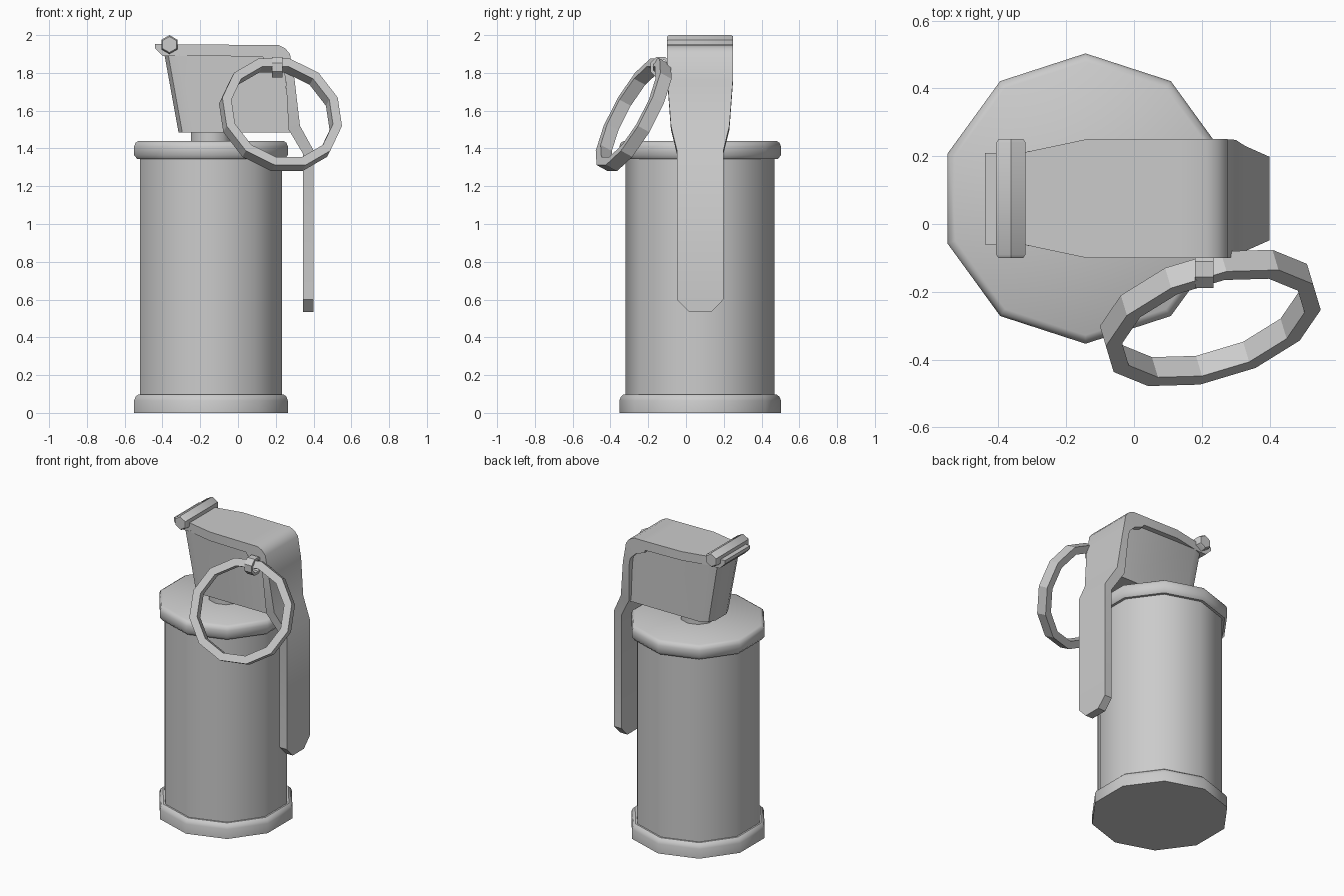
import bpy, bmesh, math
from mathutils import Vector, Matrix

if "Cube" in bpy.data.objects:
    bpy.data.objects.remove(bpy.data.objects["Cube"])

CX, CY = -0.143, 0.075   # axis of the can


def finish(name, bm, angle=40):
    bmesh.ops.recalc_face_normals(bm, faces=bm.faces)
    me = bpy.data.meshes.new(name)
    bm.to_mesh(me)
    bm.free()
    ob = bpy.data.objects.new(name, me)
    bpy.context.collection.objects.link(ob)
    bpy.ops.object.select_all(action='DESELECT')
    ob.select_set(True)
    bpy.context.view_layer.objects.active = ob
    bpy.ops.object.shade_smooth_by_angle(angle=math.radians(angle))
    return ob


def loft(name, rings, closed=False, angle=40):
    """Skin a list of equal-length point loops; cap the ends unless closed."""
    bm = bmesh.new()
    loops = [[bm.verts.new(p) for p in r] for r in rings]
    pairs = list(zip(loops, loops[1:]))
    if closed:
        pairs.append((loops[-1], loops[0]))
    else:
        bm.faces.new(loops[0])
        bm.faces.new(loops[-1])
    n = len(loops[0])
    for a, b in pairs:
        for i in range(n):
            j = (i + 1) % n
            bm.faces.new((a[i], a[j], b[j], b[i]))
    return finish(name, bm, angle)


def lathe(name, profile, sides, mat):
    rings = []
    for r, z in profile:
        ang = [math.pi / 2 + i * math.tau / sides for i in range(sides)]
        rings.append([mat @ Vector((r * math.cos(a), r * math.sin(a), z)) for a in ang])
    return loft(name, rings)


def band(name, mat, r_out, r_in, width, sides, phase=0.0):
    """Flat-sided ring around the local z axis."""
    rings = []
    h = width / 2
    for i in range(sides):
        a = phase + i * math.tau / sides
        d = Vector((math.cos(a), math.sin(a), 0))
        rings.append([mat @ (d * r + Vector((0, 0, z)))
                      for r, z in ((r_out, -h), (r_out, h), (r_in, h), (r_in, -h))])
    return loft(name, rings, closed=True, angle=20)


# Can with rolled rims, and the neck above it
axis = Matrix.Translation((CX, CY, 0))
lathe("can_body", [(0.428, 0), (0.428, 0.065), (0.42, 0.085), (0.405, 0.098),
                   (0.394, 0.098), (0.394, 1.345), (0.412, 1.345), (0.428, 1.365),
                   (0.428, 1.41), (0.42, 1.43), (0.403, 1.44)], 10, axis)
lathe("neck", [(0.11, 1.43), (0.11, 1.50)], 10, axis)

# Fuze head: tapered block with rounded rear corners
head = []
for z, xb, xf, w in ((1.485, -0.315, 0.275, 0.13), (1.90, -0.39, 0.24, 0.14)):
    half = [(xf, w), (xb + 0.08, w), (xb + 0.02, w - 0.025), (xb, w - 0.075)]
    pts = half + [(x, -y) for x, y in reversed(half)]
    head.append([(x, CY + y, z) for x, y in pts])
loft("fuze_head", head)

# Safety lever: (outer x, z), (inner x, z), half width
stations = [
    ((-0.44, 1.953), (-0.44, 1.93), 0.135),
    ((-0.40, 1.952), (-0.40, 1.89), 0.135),
    ((-0.32, 1.95), (-0.32, 1.89), 0.137),
    ((-0.14, 1.95), (-0.14, 1.89), 0.175),
    ((0.13, 1.947), (0.13, 1.885), 0.175),
    ((0.215, 1.947), (0.14, 1.865), 0.175),
    ((0.25, 1.93), (0.20, 1.845), 0.175),
    ((0.275, 1.90), (0.245, 1.80), 0.175),
    ((0.30, 1.76), (0.255, 1.74), 0.173),
    ((0.328, 1.52), (0.268, 1.50), 0.155),
    ((0.40, 1.39), (0.345, 1.37), 0.123),
    ((0.40, 0.60), (0.345, 0.60), 0.123),
    ((0.40, 0.535), (0.345, 0.535), 0.06),
]
loft("safety_lever", [[(o[0], CY - w, o[1]), (o[0], CY + w, o[1]),
                       (i[0], CY + w, i[1]), (i[0], CY - w, i[1])]
                      for o, i, w in stations])

# Hinge pin across the back of the lever
lathe("hinge_pin", [(0.042, -0.175), (0.05, -0.165), (0.05, 0.165), (0.042, 0.175)], 6,
      Matrix.Translation((-0.363, CY, 1.95)) @ Matrix.Rotation(math.pi / 2, 4, 'X'))

# Small loop on the pull pin
band("pin_loop", Matrix.Translation((0.207, -0.133, 1.83)) @ Matrix.Rotation(math.pi / 2, 4, 'Y'),
     0.06, 0.042, 0.055, 8, math.pi / 8)

# Tilted pull ring
tilt = Vector((-0.30, 1, -0.55)).to_track_quat('Z', 'Y').to_matrix().to_4x4()
band("pull_ring", Matrix.Translation((0.225, -0.277, 1.578)) @ tilt, 0.33, 0.28, 0.07, 12,
     math.pi / 12)
